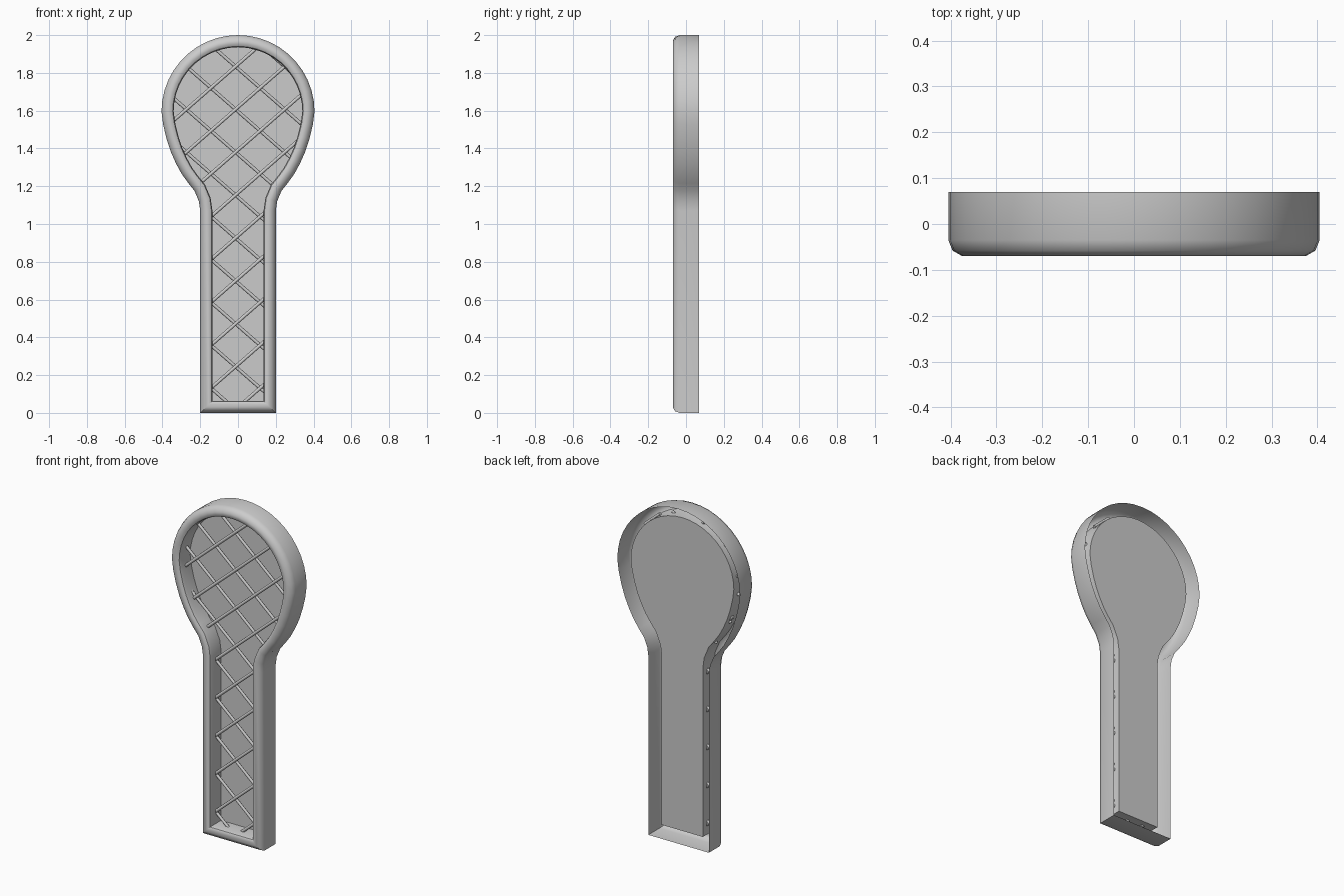
import bpy, bmesh, math
from mathutils import Vector

if "Cube" in bpy.data.objects:
    bpy.data.objects.remove(bpy.data.objects["Cube"])

# Half outline of the paddle, from bottom corner up to the side of the head (x, z)
side = [(0.2, 0.0), (0.2, 1.07), (0.207, 1.12), (0.23, 1.175), (0.262, 1.215),
        (0.298, 1.265), (0.328, 1.32), (0.355, 1.38), (0.378, 1.45), (0.396, 1.525)]
R, CZ = 0.405, 1.595
N = 22
head = [(R * math.cos(math.pi * i / N), CZ + R * math.sin(math.pi * i / N)) for i in range(N + 1)]
outline = [Vector(p) for p in side + head + [(-x, z) for x, z in reversed(side)]]
n = len(outline)


def cross(a, b):
    return a.x * b.y - a.y * b.x


def inset(loop, d):
    """Mitred inward offset of a counter-clockwise loop."""
    out = []
    for i, p in enumerate(loop):
        a = (p - loop[i - 1]).normalized()
        b = (loop[(i + 1) % len(loop)] - p).normalized()
        na, nb = Vector((-a.y, a.x)), Vector((-b.y, b.x))
        out.append(p + (na + nb) * d / (1 + na.dot(nb)))
    return out


def finish(bm, name, angle):
    me = bpy.data.meshes.new(name)
    bm.to_mesh(me)
    bm.free()
    ob = bpy.data.objects.new(name, me)
    bpy.context.collection.objects.link(ob)
    bpy.ops.object.select_all(action='DESELECT')
    ob.select_set(True)
    bpy.context.view_layer.objects.active = ob
    bpy.ops.object.shade_smooth_by_angle(angle=math.radians(angle))
    return ob


# Frame shell: outer wall, rounded front lip, inner wall (inset, y), open at the back
section = [(0, 0.07), (0, -0.035), (0.009, -0.058), (0.03, -0.07), (0.046, -0.07),
           (0.059, -0.062), (0.064, -0.045), (0.064, 0.035)]
bm = bmesh.new()
rings = [[bm.verts.new((p.x, y, p.y)) for p in inset(outline, d)] for d, y in section]
for r0, r1 in zip(rings, rings[1:]):
    for i in range(n):
        j = (i + 1) % n
        bm.faces.new((r0[i], r0[j], r1[j], r1[i]))
# Recessed back panel closes the inner wall
bm.faces.new(rings[-1])
finish(bm, "frame", 40)

# Lattice rods clipped to just beyond the inner wall
clip = inset(outline, 0.055)


def clip_line(o, d):
    hits = []
    for i, a in enumerate(clip):
        e = clip[(i + 1) % n] - a
        den = cross(d, e)
        if abs(den) > 1e-9:
            t, u = cross(a - o, e) / den, cross(a - o, d) / den
            if 0 <= u < 1:
                hits.append(t)
    hits.sort()
    return [(o + d * s, o + d * t) for s, t in zip(hits[::2], hits[1::2])]


def add_rod(bm, p, q, y, r=0.009, sides=6):
    d = (q - p).normalized()
    ends = []
    for c in (p, q):
        ring = []
        for k in range(sides):
            a = 2 * math.pi * k / sides
            s = Vector((d.y, -d.x)) * math.cos(a) * r
            ring.append(bm.verts.new((c.x + s.x, y + r * math.sin(a), c.y + s.y)))
        ends.append(ring)
    for k in range(sides):
        m = (k + 1) % sides
        bm.faces.new((ends[0][k], ends[0][m], ends[1][m], ends[1][k]))
    bm.faces.new(ends[0][::-1])
    bm.faces.new(ends[1])


DX, DZ = 0.13, 0.1135
for sign, name, y in ((1, "lattice_rising", -0.012), (-1, "lattice_falling", -0.006)):
    bm = bmesh.new()
    d = Vector((sign * DX, DZ)).normalized()
    for k in range(-4, 14):
        for p, q in clip_line(Vector((-0.013, 0.245 + 2 * DZ * k)), d):
            if (q - p).length > 0.05:
                add_rod(bm, p, q, y)
    bmesh.ops.recalc_face_normals(bm, faces=list(bm.faces))
    finish(bm, name, 65)
